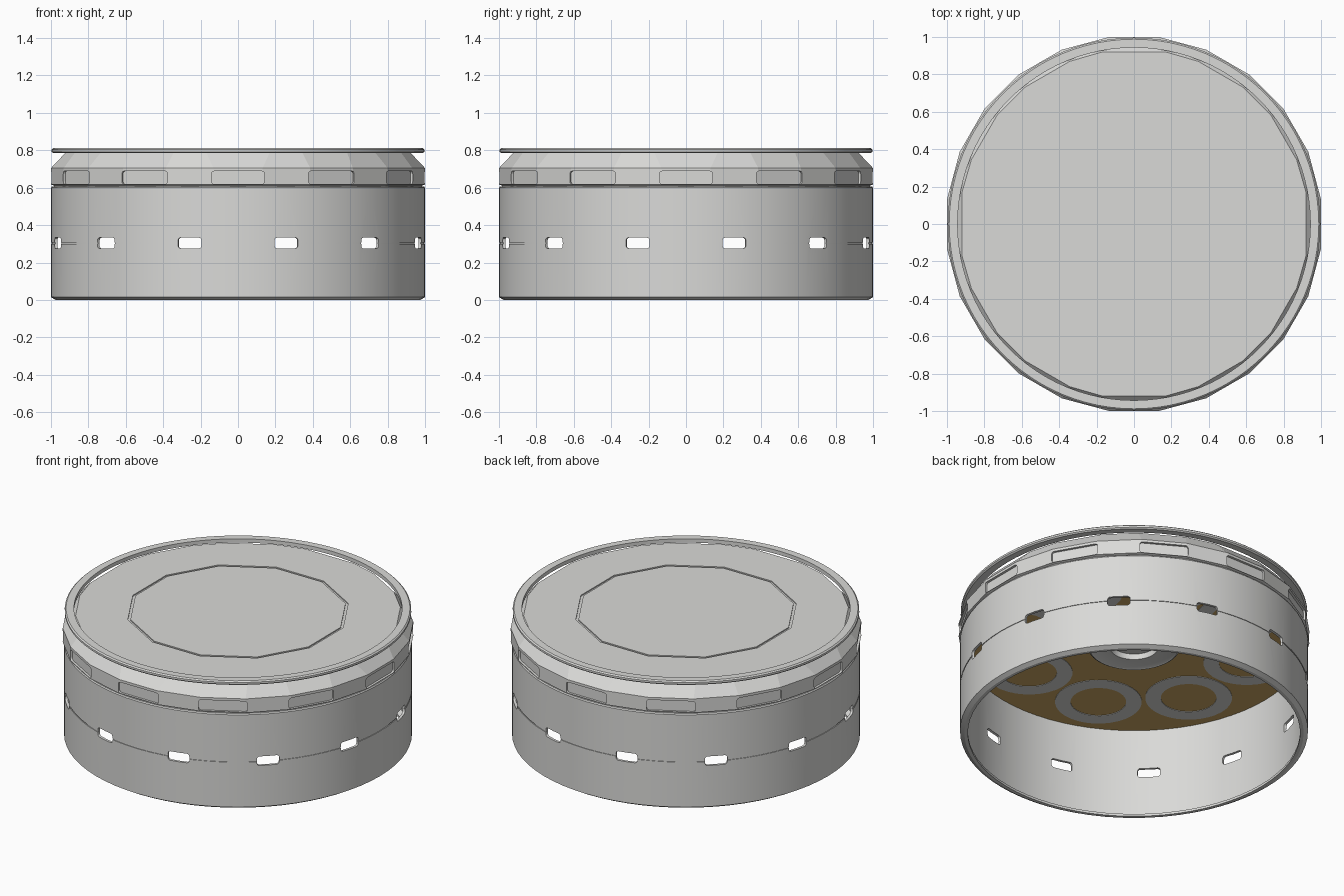
import bpy, bmesh
from math import sin, cos, radians, pi, tau
from mathutils import Matrix, Vector

if "Cube" in bpy.data.objects:
    bpy.data.objects.remove(bpy.data.objects["Cube"])


def material(name, rgb):
    m = bpy.data.materials.new(name)
    m.use_nodes = True
    m.diffuse_color = (*rgb, 1)
    bsdf = m.node_tree.nodes["Principled BSDF"]
    bsdf.inputs["Base Color"].default_value = (*rgb, 1)
    bsdf.inputs["Roughness"].default_value = 0.6
    return m


HULL = material("hull grey", (0.70, 0.70, 0.685))
BROWN = material("floor brown", (0.62, 0.40, 0.13))


def finish(name, bm, mat=None, smooth=None):
    bmesh.ops.recalc_face_normals(bm, faces=bm.faces)
    mesh = bpy.data.meshes.new(name)
    bm.to_mesh(mesh)
    bm.free()
    ob = bpy.data.objects.new(name, mesh)
    bpy.context.collection.objects.link(ob)
    if mat:
        mesh.materials.append(mat)
    if smooth:
        shade(ob, smooth)
    return ob


def shade(ob, angle):
    bpy.ops.object.select_all(action="DESELECT")
    ob.select_set(True)
    bpy.context.view_layer.objects.active = ob
    bpy.ops.object.shade_smooth_by_angle(angle=radians(angle))


def bridge(bm, rings, closed=False):
    """Quads between successive rings of vertices."""
    n = len(rings[0])
    pairs = list(zip(rings, rings[1:]))
    if closed:
        pairs.append((rings[-1], rings[0]))
    for a, b in pairs:
        for i in range(n):
            j = (i + 1) % n
            bm.faces.new((a[i], a[j], b[j], b[i]))


def lathe(bm, profile, sides, turn=0.0, centre=(0, 0), closed=True):
    """Turn a (radius, height) profile about a vertical axis."""
    rings = []
    for r, z in profile:
        angles = [turn + tau * i / sides for i in range(sides)]
        rings.append([bm.verts.new((centre[0] + r * cos(a),
                                    centre[1] + r * sin(a), z)) for a in angles])
    bridge(bm, rings, closed)
    return rings


def slot_cutters(bm, turn, radius, z, size, corner):
    """Twelve boxes with rounded corners set around the axis."""
    for k in range(12):
        part = bmesh.new()
        bmesh.ops.create_cube(part, size=1)
        bmesh.ops.scale(part, vec=size, verts=part.verts)
        edges = [e for e in part.edges
                 if abs((e.verts[0].co - e.verts[1].co).x) > size[0] / 2]
        bmesh.ops.bevel(part, geom=edges, offset=corner, segments=3,
                        profile=0.5, affect="EDGES")
        part.transform(Matrix.Rotation(radians(turn + 30 * k), 4, "Z")
                       @ Matrix.Translation(Vector((radius, 0, z))))
        temp = bpy.data.meshes.new("temp")
        part.to_mesh(temp)
        part.free()
        bm.from_mesh(temp)
        bpy.data.meshes.remove(temp)


def cut(ob, cutter):
    """Subtract the cutter and keep only the result."""
    mod = ob.modifiers.new("cut", "BOOLEAN")
    mod.operation = "DIFFERENCE"
    mod.solver = "EXACT"
    mod.object = cutter
    cutter.hide_render = True
    bpy.context.view_layer.update()
    deps = bpy.context.evaluated_depsgraph_get()
    ob_mesh = bpy.data.meshes.new_from_object(ob.evaluated_get(deps))
    ob.modifiers.clear()
    ob.data = ob_mesh
    bpy.data.objects.remove(cutter)


# Thin open-bottomed drum wall with a thicker foot and a shallow seam
bm = bmesh.new()
lathe(bm, [(0.955, 0.0), (0.975, 0.0), (1.0, 0.015), (1.0, 0.3), (0.996, 0.3),
           (0.996, 0.307), (1.0, 0.307), (1.0, 0.6), (0.995, 0.607), (0.984, 0.607),
           (0.984, 0.03), (0.955, 0.015)], 72)
wall = finish("drum_wall", bm, HULL)
bm = bmesh.new()
slot_cutters(bm, 15, 0.98, 0.304, (0.2, 0.13, 0.058), 0.015)
cut(wall, finish("slot_cutter", bm))
shade(wall, 25)

# Faceted upper band, sloping shoulder and deck
bm = bmesh.new()
rings = []
for r, wide, narrow, z in [(0.993, 7.5, 7.5, 0.605), (0.993, 7.5, 7.5, 0.612),
                           (1.0086, 7.5, 7.5, 0.617), (1.0086, 7.5, 7.5, 0.705),
                           (0.935, 10.5, 8.5, 0.79)]:
    angles = [radians(30 * k + s * (narrow if k % 3 else wide))
              for k in range(12) for s in (-1, 1)]
    rings.append([bm.verts.new((r * cos(a), r * sin(a), z)) for a in angles])
bridge(bm, rings)
bm.faces.new(rings[0])
bm.faces.new(rings[-1])
upper = finish("upper_body", bm, HULL)

# Shallow window recesses and the twelve-sided deck groove
bm = bmesh.new()
slot_cutters(bm, 0, 1.015, 0.654, (0.06, 0.282, 0.07), 0.015)
lathe(bm, [(0.628, 0.783), (0.643, 0.783), (0.643, 0.85), (0.628, 0.85)], 12, radians(15))
cut(upper, finish("recess_cutter", bm))

# Flat-topped ring around the deck
bm = bmesh.new()
lathe(bm, [(0.943, 0.787), (0.988, 0.785), (0.996, 0.792), (0.996, 0.804),
           (0.988, 0.811), (0.943, 0.811)], 96)
finish("top_ring", bm, HULL, 25)

# Brown floor inside the drum
bm = bmesh.new()
lathe(bm, [(0.2, 0.585), (0.99, 0.585), (0.99, 0.6), (0.2, 0.6)], 72)
finish("inner_floor", bm, BROWN, 30)

# Hub with a recessed centre
bm = bmesh.new()
rings = lathe(bm, [(0.265, 0.592), (0.265, 0.572), (0.255, 0.566), (0.245, 0.57),
                   (0.14, 0.57), (0.135, 0.603)], 48, closed=False)
bm.faces.new(rings[-1])
finish("centre_hub", bm, HULL, 30)

# Eight grey ring markings on the floor
bm = bmesh.new()
for k in range(8):
    a = pi / 8 + k * pi / 4
    lathe(bm, [(0.16, 0.582), (0.25, 0.582), (0.25, 0.587), (0.16, 0.587)], 32,
          centre=(0.68 * cos(a), 0.68 * sin(a)))
finish("floor_rings", bm, HULL, 30)
